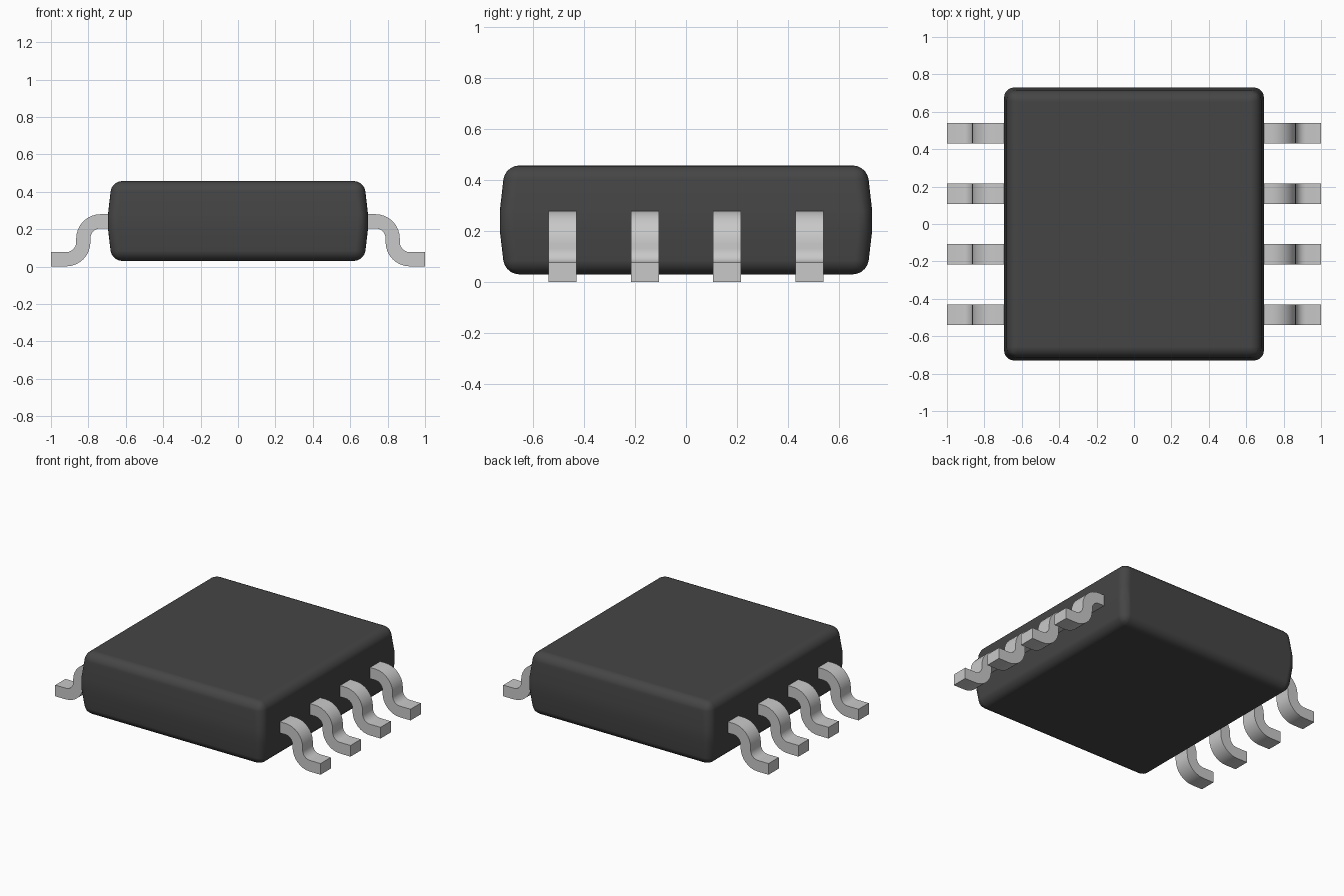
import bpy
import bmesh
from math import sin, cos, pi
from mathutils import Vector

if "Cube" in bpy.data.objects:
    bpy.data.objects.remove(bpy.data.objects["Cube"])


def make_material(name, value):
    mat = bpy.data.materials.new(name)
    mat.use_nodes = True
    colour = (value, value, value, 1)
    mat.diffuse_color = colour
    mat.node_tree.nodes["Principled BSDF"].inputs["Base Color"].default_value = colour
    return mat


def add_object(name, bm, mat):
    bmesh.ops.recalc_face_normals(bm, faces=bm.faces)
    mesh = bpy.data.meshes.new(name)
    bm.to_mesh(mesh)
    bm.free()
    mesh.materials.append(mat)
    obj = bpy.data.objects.new(name, mesh)
    bpy.context.collection.objects.link(obj)
    return obj


def bridge(bm, lower, upper):
    n = len(lower)
    for i in range(n):
        j = (i + 1) % n
        bm.faces.new((lower[i], lower[j], upper[j], upper[i]))


plastic = make_material("dark grey plastic", 0.06)
metal = make_material("light grey metal", 0.58)

# Package body: rectangular rings tapering above and below a straight belt
bm = bmesh.new()
rings = []
for z, inset in ((0.03, 0.02), (0.2, 0), (0.28, 0), (0.457, 0.02)):
    x, y = 0.695 - inset, 0.73 - inset
    rings.append([bm.verts.new((sx * x, sy * y, z))
                  for sx, sy in ((-1, -1), (1, -1), (1, 1), (-1, 1))])
for lower, upper in zip(rings, rings[1:]):
    bridge(bm, lower, upper)
bm.faces.new(rings[0])
bm.faces.new(rings[-1])
body = add_object("package_body", bm, plastic)
for poly in body.data.polygons:
    poly.use_smooth = True
bevel = body.modifiers.new("Rounded edges", "BEVEL")
bevel.width = 0.055
bevel.segments = 5
bevel.limit_method = "ANGLE"
bevel.angle_limit = 0.6
bevel.use_clamp_overlap = False
bevel.harden_normals = True

# Lead centre line: straight shoulder, two quarter bends, flat foot
STEPS = 8
HALF_THICK, HALF_WIDTH = 0.038, 0.055
angles = [pi / 2 * i / STEPS for i in range(STEPS + 1)]
path = [(Vector((0.62, 0.242)), Vector((0, 1)))]
for a in angles:
    n = Vector((sin(a), cos(a)))
    path.append((Vector((0.735, 0.15)) + n * 0.092, n))
for a in angles:
    n = Vector((cos(a), sin(a)))
    path.append((Vector((0.919, 0.131)) - n * 0.092, n))
path.append((Vector((1, 0.039)), Vector((0, 1))))


def make_lead(name, side, y):
    bm = bmesh.new()
    sections = []
    for centre, normal in path:
        section = []
        for t, w in ((-1, -1), (1, -1), (1, 1), (-1, 1)):
            p = centre + normal * HALF_THICK * t
            section.append(bm.verts.new((side * p.x, y + w * HALF_WIDTH, p.y)))
        sections.append(section)
    for a, b in zip(sections, sections[1:]):
        bridge(bm, a, b)
    bm.faces.new(sections[0])
    bm.faces.new(sections[-1])
    obj = add_object(name, bm, metal)
    bpy.ops.object.select_all(action="DESELECT")
    obj.select_set(True)
    bpy.context.view_layer.objects.active = obj
    bpy.ops.object.shade_smooth_by_angle(angle=0.6)


# Four leads along each side
for side, label in ((1, "left"), (-1, "right")):
    for i in range(4):
        make_lead(f"{label}_lead_{i + 1}", side, (i - 1.5) * 0.323)
